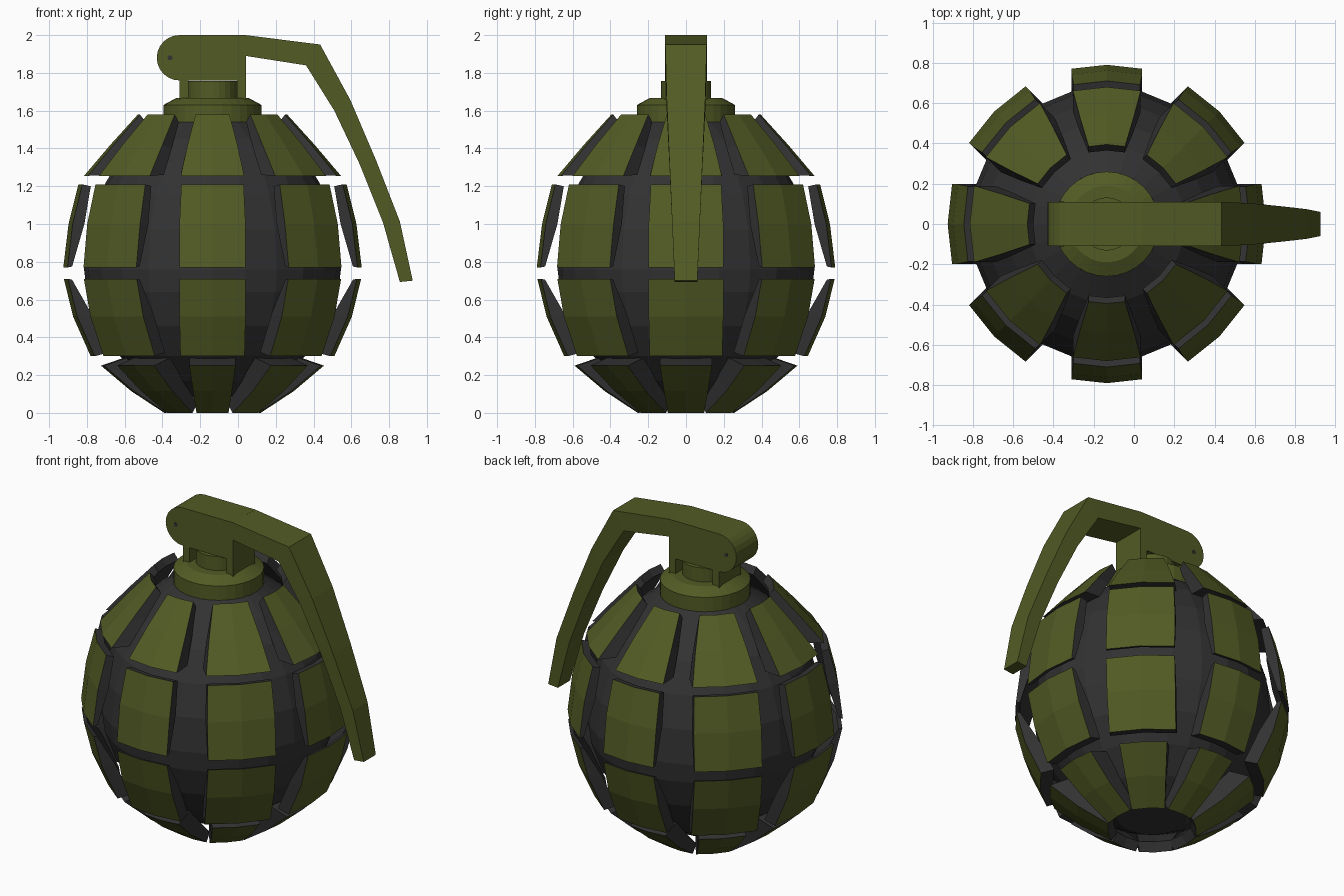
import bpy, bmesh, math
from mathutils import Matrix

if "Cube" in bpy.data.objects:
    bpy.data.objects.remove(bpy.data.objects["Cube"])

CX = -0.135  # body axis


def material(name, rgb):
    m = bpy.data.materials.new(name)
    m.diffuse_color = (*rgb, 1)
    m.use_nodes = True
    m.node_tree.nodes["Principled BSDF"].inputs["Base Color"].default_value = m.diffuse_color
    return m


green = material("olive green", (0.085, 0.105, 0.018))
dark = material("dark grey", (0.032, 0.032, 0.033))


def finish(bm, name, mats):
    bmesh.ops.recalc_face_normals(bm, faces=bm.faces)
    me = bpy.data.meshes.new(name)
    bm.to_mesh(me)
    bm.free()
    for m in mats:
        me.materials.append(m)
    ob = bpy.data.objects.new(name, me)
    bpy.context.collection.objects.link(ob)
    return ob


def lathe(name, profile, mat, seg):
    """Spin an (r, z) profile, starting and ending on the axis."""
    bm = bmesh.new()
    vs = [bm.verts.new((r, 0, z)) for r, z in profile]
    es = [bm.edges.new(p) for p in zip(vs, vs[1:])]
    bmesh.ops.spin(bm, geom=vs + es, cent=(0, 0, 0), axis=(0, 0, 1),
                   angle=2 * math.pi, steps=seg)
    bmesh.ops.remove_doubles(bm, verts=bm.verts, dist=1e-4)
    ob = finish(bm, name, [mat])
    ob.location.x = CX
    return ob


def slab(name, outline, mat):
    """Extrude an (x, z, half width) outline symmetrically in y."""
    bm = bmesh.new()
    a = [bm.verts.new((x, -w, z)) for x, z, w in outline]
    b = [bm.verts.new((x, w, z)) for x, z, w in outline]
    bm.faces.new(a)
    bm.faces.new(b)
    n = len(a)
    for i in range(n):
        j = (i + 1) % n
        bm.faces.new((a[i], a[j], b[j], b[i]))
    return finish(bm, name, [mat])


# inner body
lathe("inner_body", [(0, .08), (.2, .085), (.35, .17), (.49, .30), (.60, .46),
                     (.665, .64), (.68, .76), (.66, .97), (.60, 1.16), (.50, 1.33),
                     (.39, 1.45), (.26, 1.54), (0, 1.54)], dark, 24)

# collar and neck
lathe("collar", [(0, 1.53), (.26, 1.53), (.26, 1.63), (.19, 1.668), (0, 1.668)], green, 32)
lathe("neck", [(0, 1.65), (.132, 1.65), (.132, 1.757), (0, 1.757)], green, 24)

# armour plates: four rows, outer (r, z, half width) and inner (r, z)
rows = {
    "upper": ([(.68, 1.255, .168), (.54, 1.42, .132), (.395, 1.58, .09)],
              [(.575, 1.26), (.47, 1.40), (.365, 1.54)]),
    "mid_upper": ([(.79, .77, .175), (.762, 1.0, .175), (.71, 1.21, .165)],
                  [(.765, .775), (.70, 1.0), (.665, 1.20)]),
    "mid_lower": ([(.787, .71, .175), (.738, .51, .175), (.645, .30, .17)],
                  [(.765, .705), (.66, .52), (.57, .32)]),
    "lower": ([(.59, .25, .122), (.43, .115, .103), (.255, 0, .085)],
              [(.46, .295), (.36, .18), (.22, .05)]),
}


def plate_row(name, outer, inner):
    bm = bmesh.new()
    for k in range(8):
        widen = 1.0 if k in (2, 6) else 1.13
        rot = Matrix.Rotation(k * math.pi / 4, 3, 'Z')

        def grid(pts):
            return [[bm.verts.new(rot @ bm_point(r, z, o[2] * widen, s)) for s in (-1, 0, 1)]
                    for (r, z), o in zip(pts, outer)]

        a = grid([o[:2] for o in outer])
        b = grid(inner)
        for i in range(2):
            for j in range(2):
                for g, mi in ((a, 0), (b, 1)):
                    f = bm.faces.new((g[i][j], g[i][j + 1], g[i + 1][j + 1], g[i + 1][j]))
                    f.material_index = mi
        rim = [(0, 0), (0, 1), (0, 2), (1, 2), (2, 2), (2, 1), (2, 0), (1, 0)]
        for (i, j), (p, q) in zip(rim, rim[1:] + rim[:1]):
            bm.faces.new((a[i][j], a[p][q], b[p][q], b[i][j])).material_index = 1
    ob = finish(bm, name, [green, dark])
    ob.location.x = CX


def bm_point(r, z, w, side):
    from mathutils import Vector
    return Vector((r - abs(side) * w * 0.11, side * w, z))


for row, (outer, inner) in rows.items():
    plate_row(row + "_plates", outer, inner)

# fuse head with rounded left end
W = .11
arc = [(-.31 + .12 * math.cos(t), 1.88 + .12 * math.sin(t), W)
       for t in (math.pi / 2 + math.pi * i / 12 for i in range(13))]
slab("fuse_head", arc + [(.043, 1.76, W), (.043, 2.0, W)], green)

# bracket legs under the head
for name, x0, x1 in (("left_leg", -.31, -.262), ("right_leg", -.005, .043)):
    slab(name, [(x0, 1.645, W), (x1, 1.645, W), (x1, 1.765, W), (x0, 1.765, W)], green)

# safety lever, a chain of quads that narrows downwards
top = [(.04, 2.0), (.435, 1.95), (.593, 1.66), (.73, 1.34), (.857, 1.013), (.925, .70)]
under = [(.04, 1.89), (.36, 1.84), (.51, 1.60), (.645, 1.315), (.767, 1.01), (.857, .693)]


def lever_width(z):
    return .06 + .05 * min(1, max(0, (z - .7) / 1.14))


bm = bmesh.new()
rings = []
for (tx, tz), (ux, uz) in zip(top, under):
    w = lever_width(tz)
    rings.append([bm.verts.new(c) for c in
                  ((tx, -w, tz), (tx, w, tz), (ux, w, uz), (ux, -w, uz))])
for p, q in zip(rings, rings[1:]):
    for i in range(4):
        j = (i + 1) % 4
        bm.faces.new((p[i], p[j], q[j], q[i]))
bm.faces.new(rings[0])
bm.faces.new(rings[-1])
finish(bm, "safety_lever", [green])

# pivot pin
bpy.ops.mesh.primitive_cylinder_add(vertices=10, radius=.013, depth=.224,
                                    location=(-.36, 0, 1.88), rotation=(math.pi / 2, 0, 0))
bpy.context.object.name = "pivot_pin"
bpy.context.object.data.materials.append(dark)
